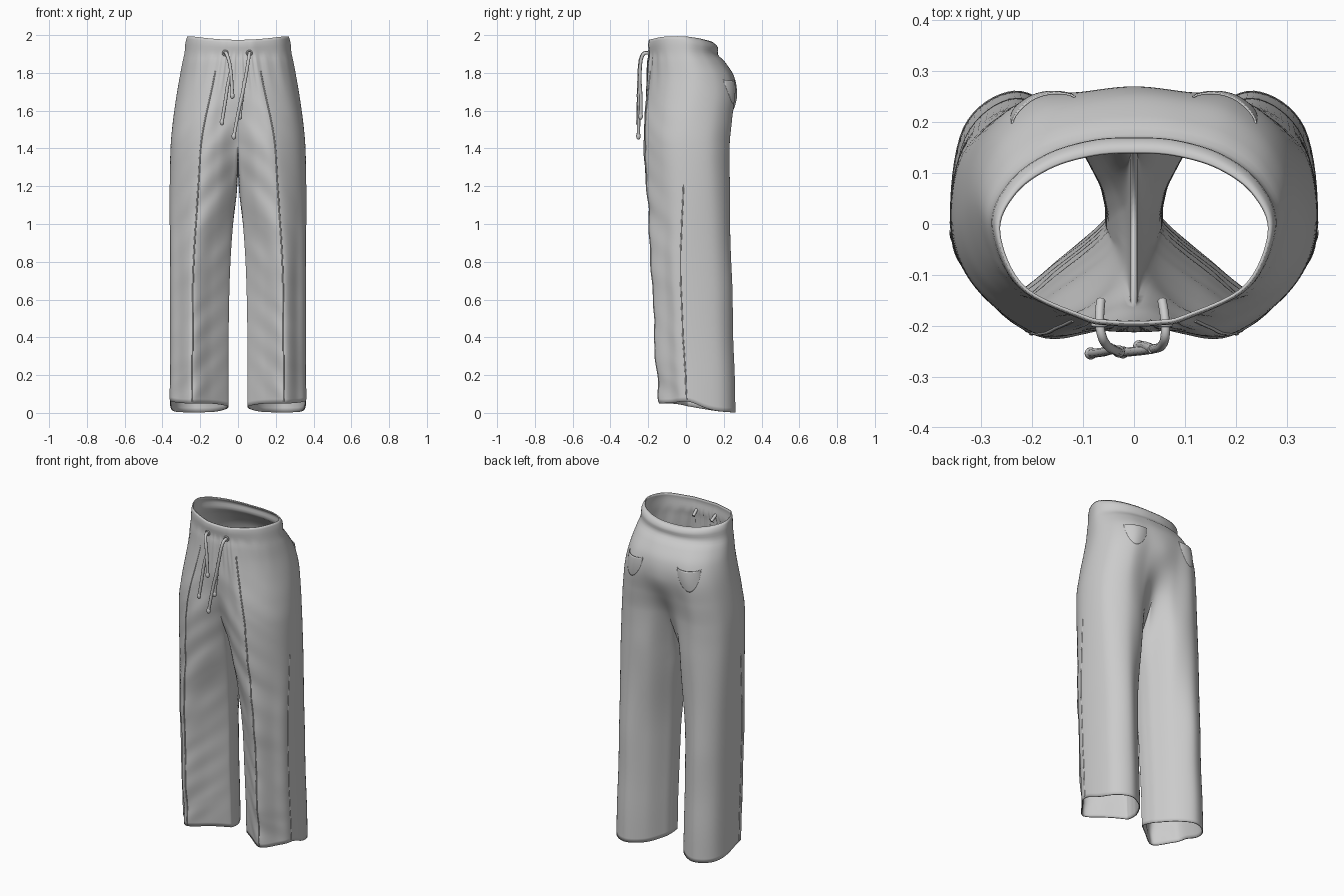
import bpy, math
from mathutils import Vector, noise

if "Cube" in bpy.data.objects:
    bpy.data.objects.remove(bpy.data.objects["Cube"])

CROTCH, TOP, STEPS = 1.42, 1.975, 8

# Size of one half at each height: z, inner x, outer x, front y, back y
ROWS = [(0, .05, .36, -.143, .262), (.4, .05, .357, -.163, .25), (.8, .04, .358, -.185, .238),
        (1.2, .011, .36, -.206, .228), (1.42, 0, .355, -.217, .228), (1.55, 0, .343, -.217, .248),
        (1.68, 0, .325, -.212, .27), (1.78, 0, .308, -.207, .255), (1.86, 0, .293, -.202, .205),
        (1.9, 0, .283, -.196, .17), (1.95, 0, .277, -.201, .168), (1.975, 0, .268, -.196, .142)]
# Cross-sections (0..1 across, 0..1 front to back) of waist half, thigh and hem; last two points are the inseam
WAIST = [(0, 0), (.18, .005), (.37, .035), (.82, .21), (1, .53), (.88, .76), (.62, .91), (.3, .985), (0, 1),
         (0, .75), (0, .4)]
THIGH = [(.05, .2), (.28, .02), (.56, 0), (.87, .2), (1, .46), (.94, .8), (.65, 1), (.3, .97), (.08, .74),
         (0, .58), (0, .4)]
HEM = [(.02, .36), (.29, .18), (.62, 0), (.85, .17), (1, .36), (.92, .82), (.6, 1), (.27, .87), (.07, .64),
       (.015, .52), (0, .43)]


def smooth(x):
    x = min(1, max(0, x))
    return x * x * (3 - 2 * x)


def size_at(z):
    i = max(k for k in range(len(ROWS) - 1) if ROWS[k][0] <= z or k == 0)
    a, b = ROWS[i], ROWS[i + 1]
    p, n = ROWS[max(i - 1, 0)], ROWS[min(i + 2, len(ROWS) - 1)]
    h = b[0] - a[0]
    f = (z - a[0]) / h
    out = []
    for c in range(1, 5):
        ma = (b[c] - p[c]) / (b[0] - p[0]) * h
        mb = (n[c] - a[c]) / (n[0] - a[0]) * h
        out.append((2*f**3 - 3*f*f + 1) * a[c] + (f**3 - 2*f*f + f) * ma
                   + (3*f*f - 2*f**3) * b[c] + (f**3 - f*f) * mb)
    return out


def surf(t, z):
    """Point on the +x half: t 0..8 runs front centre to back centre, 8..11 along the inseam."""
    xi, xo, yf, yb = size_at(z)
    xi = max(0, xi) if z < CROTCH else 0
    outer, centre = smooth((1.95 - z) / .6), smooth((1.68 - z) / .5)
    leg, hem = smooth((CROTCH - z) / .32), smooth((CROTCH - z) / .8)
    pts = []
    for k in range(11):
        w, l = Vector(WAIST[k]), Vector(THIGH[k]).lerp(Vector(HEM[k]), hem)
        pts.append(w.lerp(l, outer) if 0 < k < 8 else
                   Vector((l.x * leg, w.y + (l.y - w.y) * centre)))
    i = min(int(t), 10)
    f = t - i
    p0, p1, p2, p3 = (pts[(i + d) % 11] for d in (-1, 0, 1, 2))
    if i == 0:
        p0 = Vector((-pts[1].x, pts[1].y)).lerp(p0, leg)
    if i == 7:
        p3 = Vector((-pts[7].x, pts[7].y)).lerp(p3, leg)
    if i == 8:
        p0 = p1.lerp(p0, leg)
    if i == 10:
        p3 = p2.lerp(p3, leg)
    q = .5 * (2*p1 + (p2 - p0)*f + (2*p0 - 5*p1 + 4*p2 - p3)*f*f + (3*p1 - p0 - 3*p2 + p3)*f**3)
    u, v = max(0, q.x), q.y
    x, y = xi + u * (xo - xi), yf + v * (yb - yf)
    # Cloth folds and gathers under the waistband
    front = max(0, 1 - 2.2 * v)
    y += .011 * noise.noise((x * 5, 3, z * 9 + x * 8)) * front * smooth((1.8 - z) / .4)
    y += .006 * noise.noise((x * 6, 8, z * 3)) * (1 - front) * smooth((1.5 - z) / .3)
    y += .004 * math.sin(t * 13) * front * smooth((z - 1.65) / .2) * smooth((1.91 - z) / .03)
    # Sagging crotch, curved waist edge and slanted hem
    zz = z
    if t > 8:
        zz -= .14 * math.sin(math.pi * (t - 8) / 3) * smooth((z - .95) / (CROTCH - .95))
    zz += (.025 * u * u - .012 * smooth(v)) * smooth((z - 1.85) / .12)
    zz += (.05 - .047 * smooth(v) + .025 * u * math.exp(-((v - .38) / .2) ** 2)) * smooth((.35 - z) / .35)
    return Vector((x, y, zz))


def off_surf(t, z, d):
    n = (surf(t + .01, z) - surf(t - .01, z)).cross(surf(t, z + .005) - surf(t, z - .005))
    return surf(t, z) + n.normalized() * d


def add_mesh(name, verts, faces, thickness):
    me = bpy.data.meshes.new(name)
    me.from_pydata(verts, [], faces)
    ob = bpy.data.objects.new(name, me)
    bpy.context.collection.objects.link(ob)
    me.shade_smooth()
    m = ob.modifiers.new("Mirror", 'MIRROR')
    m.use_clip, m.merge_threshold = True, .0005
    s = ob.modifiers.new("Cloth", 'SOLIDIFY')
    s.thickness, s.offset = thickness, -1
    return ob


def add_tube(name, paths, radius, mirror=False, spline='POLY'):
    cu = bpy.data.curves.new(name, 'CURVE')
    cu.dimensions, cu.bevel_depth, cu.bevel_resolution = '3D', radius, 3
    cu.use_fill_caps = True
    for path in paths:
        s = cu.splines.new(spline)
        s.points.add(len(path) - 1)
        for p, co in zip(s.points, path):
            p.co = (*co, 1)
        if spline == 'NURBS':
            s.order_u, s.use_endpoint_u, s.resolution_u = 3, True, 8
    ob = bpy.data.objects.new(name, cu)
    bpy.context.collection.objects.link(ob)
    if mirror:
        ob.modifiers.new("Mirror", 'MIRROR')
    return ob


# Trousers: open half rings above the crotch, closed leg rings below
heights = [TOP + (CROTCH - TOP) * k / 40 for k in range(41)] + [CROTCH * (1 - k / 60) for k in range(1, 61)]
count = 11 * STEPS
verts, faces = [], []
for z in heights:
    verts += [surf(j / STEPS, z) for j in range(count)]
for k in range(len(heights) - 1):
    for j in range(8 * STEPS if k < 40 else count):
        a, b = k * count + j, k * count + (j + 1) % count
        faces.append((a, a + count, b + count, b))
used = sorted({i for f in faces for i in f})
remap = {i: n for n, i in enumerate(used)}
add_mesh("trousers", [verts[i] for i in used], [[remap[i] for i in f] for f in faces], .006)

# Back pockets: pouches that gape at the top
T0, T1, NT, NZ = 5.5, 6.8, 20, 14
verts, faces = [], []
for k in range(NZ + 1):
    for j in range(NT + 1):
        a, b = j / NT, k / NZ
        edge = math.sin(math.pi * a) ** .6
        low = 1.765 - .13 * edge
        top = 1.765 - .012 * edge
        bulge = .001 + .015 * edge * b ** 1.2
        verts.append(off_surf(T0 + (T1 - T0) * a, low + (top - low) * b, bulge))
for k in range(NZ):
    for j in range(NT):
        a = k * (NT + 1) + j
        faces.append((a, a + 1, a + NT + 2, a + NT + 1))
add_mesh("back_pockets", verts, faces, .004)

# Seams down the front panel and the side of each leg
add_tube("front_seam", [[off_surf(2, .01 + 1.8 * k / 70, -.001) for k in range(71)]], .004, True)
add_tube("side_seam", [[off_surf(4, .01 + 1.2 * k / 50, -.002) for k in range(51)]], .004, True)

# Drawstrings, each with a long and a short end
strings = [
    [(-.065, -.15, 1.88), (-.07, -.19, 1.91), (-.06, -.235, 1.905), (-.035, -.25, 1.82), (-.03, -.25, 1.68)],
    [(-.04, -.245, 1.8), (-.055, -.25, 1.74), (-.065, -.252, 1.66), (-.085, -.254, 1.54)],
    [(.055, -.15, 1.88), (.063, -.19, 1.91), (.06, -.24, 1.9), (.035, -.246, 1.74), (.002, -.25, 1.6),
     (-.022, -.252, 1.465)],
    [(.036, -.246, 1.77), (.022, -.236, 1.68), (.01, -.24, 1.57)]]
add_tube("drawstrings", strings, .009, spline='NURBS')

# Knots at the string ends
for path in strings:
    bpy.ops.mesh.primitive_uv_sphere_add(segments=16, ring_count=10, radius=.012, location=path[-1])
    bpy.context.object.name = "string_knot"
    bpy.context.object.scale.z = 1.5
    bpy.ops.object.shade_smooth()

# Eyelets
for x in (-.068, .06):
    bpy.ops.mesh.primitive_torus_add(location=(x, -.198, 1.905), rotation=(math.pi / 2, 0, 0), major_radius=.013,
                                     minor_radius=.004, major_segments=20, minor_segments=8)
    bpy.context.object.name = "eyelet"
    bpy.ops.object.shade_smooth()
